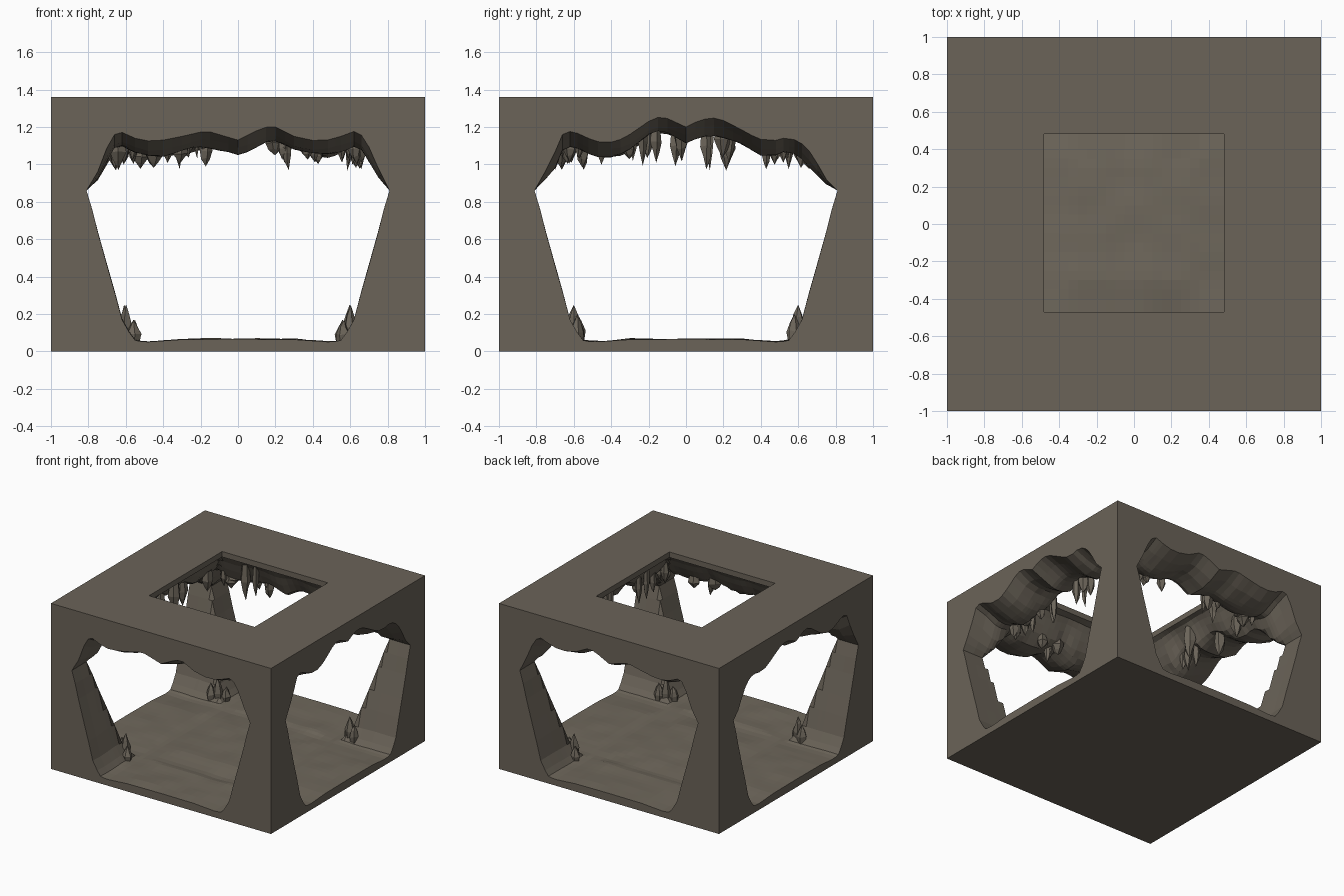
import bpy, bmesh, math, random
from mathutils import Vector, noise

if "Cube" in bpy.data.objects:
    bpy.data.objects.remove(bpy.data.objects["Cube"])

random.seed(7)
TOP, PINCH = 1.36, 0.86
HX, HY0, HY1 = 0.48, -0.47, 0.48      # roof hole limits


def material(name, rgb):
    m = bpy.data.materials.new(name)
    m.diffuse_color = (*rgb, 1)
    m.use_nodes = True
    m.node_tree.nodes["Principled BSDF"].inputs["Base Color"].default_value = m.diffuse_color
    return m


ROCK = material("cave rock", (0.145, 0.125, 0.098))
FLOOR = material("dusty floor", (0.158, 0.137, 0.106))
SPIKE = material("dripstone", (0.150, 0.130, 0.102))

# Opening outlines: (across, height)
WALL = [(0, .066), (.3, .064), (.5, .05), (.55, .06), (.58, .10), (.62, .17),
        (.66, .32), (.7, .46), (.75, .64), (.78, .76), (.81, PINCH)]
ARCH_X = [(-.81, PINCH), (-.75, .96), (-.72, 1.04), (-.68, 1.14), (-.64, 1.18), (-.55, 1.14),
          (-.45, 1.12), (-.3, 1.15), (-.17, 1.18), (0, 1.13), (.1, 1.18), (.18, 1.21),
          (.3, 1.15), (.44, 1.12), (.55, 1.15), (.63, 1.18), (.68, 1.14), (.74, 1.0), (.81, PINCH)]
ARCH_Y = [(-.81, PINCH), (-.72, 1.02), (-.66, 1.16), (-.61, 1.18), (-.5, 1.13), (-.43, 1.11),
          (-.33, 1.14), (-.2, 1.23), (-.13, 1.26), (0, 1.2), (.08, 1.24), (.17, 1.25), (.27, 1.2),
          (.38, 1.14), (.45, 1.12), (.52, 1.14), (.6, 1.13), (.67, 1.06), (.75, .92), (.81, PINCH)]


def lerp(table, t):
    if t <= table[0][0]:
        return table[0][1]
    for (a, u), (b, v) in zip(table, table[1:]):
        if t <= b:
            return u + (v - u) * (t - a) / (b - a)
    return table[-1][1]


def smooth(t):
    t = max(0, min(1, t))
    return t * t * (3 - 2 * t)


def low(x, y):
    """Floor and lower pillar height."""
    z = min(lerp(WALL, abs(x)), lerp(WALL, abs(y)))
    if z < PINCH - .01 and max(abs(x), abs(y)) < .99:
        z += .009 * noise.noise(Vector((x * 5, y * 5, 3)))
    return z


def high(x, y):
    """Ceiling height: arches, sagging ring, rise to the roof hole."""
    z = max(lerp(ARCH_X, x), lerp(ARCH_Y, y))
    r = max(abs(x), abs(y))
    k = max(0, min(1, (z - PINCH) / .2))
    if r < 1:
        z -= k * .08 * math.sin(math.pi * min(1, (1 - r) / .5))
        z += k * .025 * noise.noise(Vector((x * 6, y * 6, 9)))
        z += k * (1.315 - z) * smooth((.64 - r) / .15)
    return z


half = [.05, .1, .15, .2, .25, .3, .35, .4, .52, .55, .58, .62, .66, .7, .75, .78, .81, .9, 1]
XS = sorted([0, -HX, HX] + half + [-v for v in half])
YS = sorted([0, HY0, HY1] + half + [-v for v in half])


def in_hole(x, y):
    return abs(x) < HX and HY0 < y < HY1


# Cave shell: block with crossing tunnels and a roof shaft
bm = bmesh.new()


def quad(*pts, mat=0):
    f = bm.faces.new([bm.verts.new(p) for p in pts])
    f.material_index = mat


for x0, x1 in zip(XS, XS[1:]):
    for y0, y1 in zip(YS, YS[1:]):
        c = [(x0, y0), (x1, y0), (x1, y1), (x0, y1)]
        cx, cy = (x0 + x1) / 2, (y0 + y1) / 2
        if abs(cx) > .81 and abs(cy) > .81:
            continue
        flat = min(abs(cx), abs(cy)) < .55
        quad(*[(x, y, low(x, y)) for x, y in c], mat=1 if flat else 0)
        if not in_hole(cx, cy):
            quad(*[(x, y, high(x, y)) for x, y in reversed(c)])

# Outer walls below and above each opening
for vals, place in ((XS, lambda v, s: (v, s)), (YS, lambda v, s: (s, v))):
    for s in (-1, 1):
        for a, b in zip(vals, vals[1:]):
            p, q = place(a, s), place(b, s)
            quad((*p, 0), (*q, 0), (*q, low(*q)), (*p, low(*p)))
            quad((*p, high(*p)), (*q, high(*q)), (*q, TOP), (*p, TOP))

# Shaft sides around the roof hole
for s in (-HX, HX):
    ys = [y for y in YS if HY0 <= y <= HY1]
    for a, b in zip(ys, ys[1:]):
        quad((s, a, high(s, a)), (s, b, high(s, b)), (s, b, TOP), (s, a, TOP))
for s in (HY0, HY1):
    xs = [x for x in XS if abs(x) <= HX]
    for a, b in zip(xs, xs[1:]):
        quad((a, s, high(a, s)), (b, s, high(b, s)), (b, s, TOP), (a, s, TOP))

# Roof frame and underside
ex, ey = [-1, -HX, HX, 1], [-1, HY0, HY1, 1]
for i in range(3):
    for j in range(3):
        c = [(ex[i], ey[j]), (ex[i + 1], ey[j]), (ex[i + 1], ey[j + 1]), (ex[i], ey[j + 1])]
        if (i, j) != (1, 1):
            quad(*[(x, y, TOP) for x, y in c])
quad((-1, -1, 0), (-1, 1, 0), (1, 1, 0), (1, -1, 0))
bmesh.ops.remove_doubles(bm, verts=bm.verts, dist=.0005)
bmesh.ops.recalc_face_normals(bm, faces=bm.faces)


def finish(bm, name, *mats):
    me = bpy.data.meshes.new(name)
    bm.to_mesh(me)
    bm.free()
    for m in mats:
        me.materials.append(m)
    ob = bpy.data.objects.new(name, me)
    bpy.context.collection.objects.link(ob)


finish(bm, "cave_shell", ROCK, FLOOR)


def spike(bm, x, y, base, tip, r):
    """Irregular faceted spike from base height to tip height."""
    n = random.choice((5, 6))
    turn = random.random() * 6
    rings = []
    for t, k in ((0, .75), (.45, 1), (.72, .62)):
        ring = []
        for i in range(n):
            a = turn + i * math.tau / n
            rr = r * k * random.uniform(.8, 1.15)
            ring.append(bm.verts.new((x + rr * math.cos(a), y + rr * math.sin(a),
                                      base + (tip - base) * (t + random.uniform(-.05, .05)))))
        rings.append(ring)
    end = bm.verts.new((x + random.uniform(-.01, .01), y, tip))
    for i in range(n):
        j = (i + 1) % n
        for a, b in zip(rings, rings[1:]):
            bm.faces.new((a[i], a[j], b[j], b[i]))
        bm.faces.new((rings[-1][i], rings[-1][j], end))
    bmesh.ops.recalc_face_normals(bm, faces=bm.faces)


# Stalactites in clusters on the ceiling ring
bm = bmesh.new()
clusters = [(-.6, -.58), (-.36, -.64), (.3, -.66), (.58, -.56), (-.62, -.1), (-.6, .2),
            (.62, -.2), (.6, .12), (-.6, .56), (-.28, .62), (.34, .6), (.58, .54)]
for cx, cy in clusters:
    for _ in range(5):
        x = max(-.66, min(.66, cx + random.uniform(-.12, .12)))
        y = max(-.70, min(.66, cy + random.uniform(-.12, .12)))
        if max(abs(x), abs(y)) < .54:
            continue
        r = random.uniform(.025, .055)
        spike(bm, x, y, high(x, y) + .03, random.uniform(.965, 1.05), r)
finish(bm, "stalactites", SPIKE)

# Low rocks at the foot of each pillar
bm = bmesh.new()
for sx in (-1, 1):
    for sy in (-1, 1):
        for dx, dy, h in ((.60, .60, .25), (.56, .64, .17), (.65, .58, .20)):
            spike(bm, sx * dx, sy * dy, .03, h, .04)
finish(bm, "pillar_foot_rocks", SPIKE)
